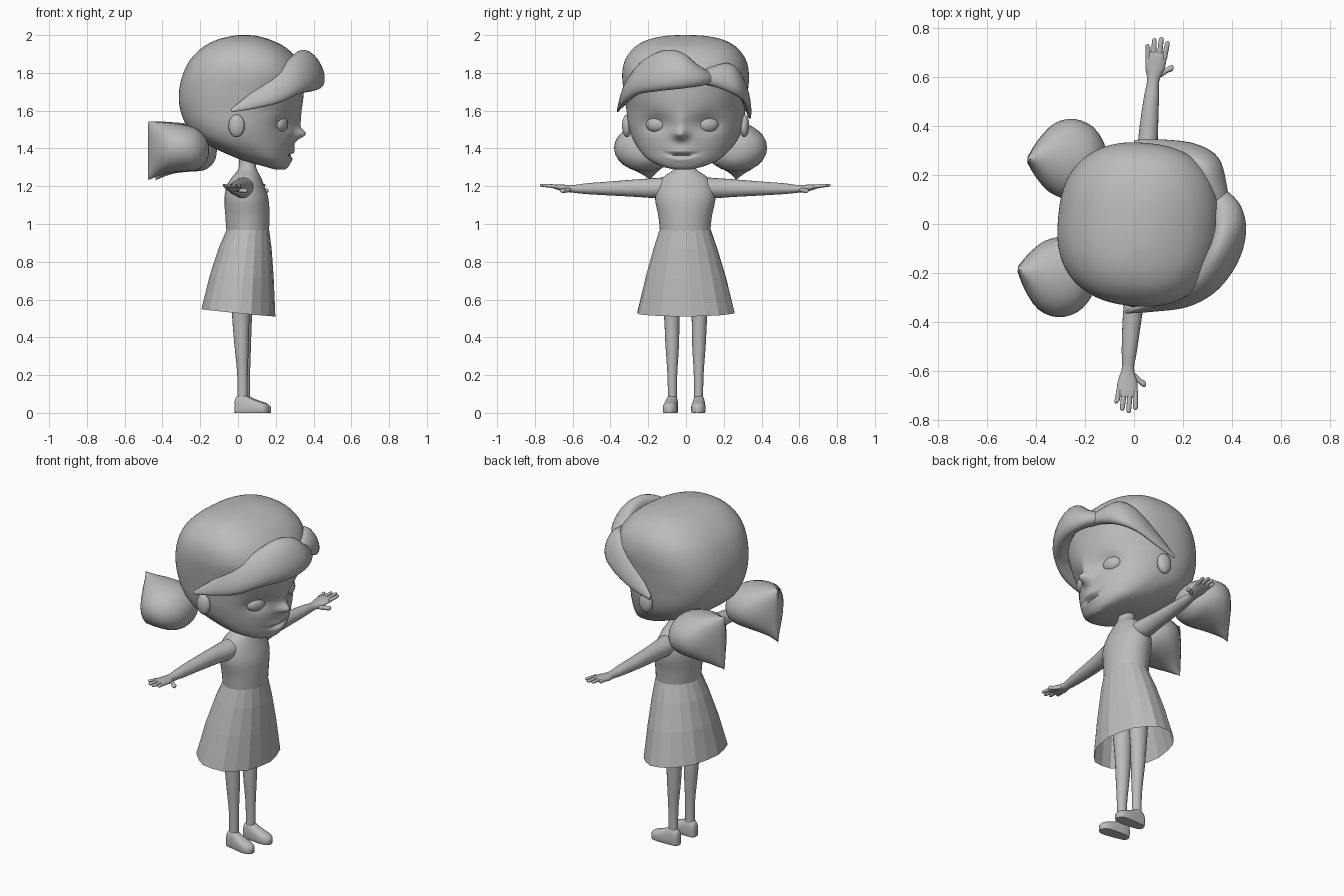
import bpy, bmesh, math
from mathutils import Vector, Matrix

cube = bpy.data.objects.get("Cube")
if cube:
    bpy.data.objects.remove(cube, do_unlink=True)

clay = bpy.data.materials.new("clay_grey")
clay.use_nodes = True
GREY = (0.5, 0.5, 0.5, 1)
clay.diffuse_color = GREY
clay.node_tree.nodes["Principled BSDF"].inputs["Base Color"].default_value = GREY

X, Y, Z = Vector((1, 0, 0)), Vector((0, 1, 0)), Vector((0, 0, 1))
TURN = Matrix.Rotation(math.radians(-5), 4, 'Z')   # the figure stands slightly turned


def finish(name, bm, smooth=True, turn=True):
    """Turn a bmesh into a shaded, coloured object."""
    if turn:
        bmesh.ops.transform(bm, matrix=TURN, verts=bm.verts)
    bmesh.ops.recalc_face_normals(bm, faces=bm.faces)
    mesh = bpy.data.meshes.new(name)
    bm.to_mesh(mesh)
    bm.free()
    mesh.materials.append(clay)
    obj = bpy.data.objects.new(name, mesh)
    bpy.context.collection.objects.link(obj)
    if smooth:
        bpy.ops.object.select_all(action='DESELECT')
        obj.select_set(True)
        bpy.context.view_layer.objects.active = obj
        bpy.ops.object.shade_smooth_by_angle(angle=math.radians(50))
    return obj


def spline(rows, steps):
    """Smoothly fill in extra rows between the given ones."""
    out = []
    for i in range(len(rows) - 1):
        a, b, c, d = (rows[max(0, min(len(rows) - 1, i + k))] for k in (-1, 0, 1, 2))
        for s in range(steps):
            t = s / steps
            out.append([q + t / 2 * (r - p + t * (2*p - 5*q + 4*r - u + t * (3*(q - r) + u - p)))
                        for p, q, r, u in zip(a, b, c, d)])
    return out + [list(rows[-1])]


def spow(v, p):
    return math.copysign(abs(v) ** p, v)


def skin(rings, caps=True):
    """Bridge rings of points into a tube."""
    bm = bmesh.new()
    loops = [[bm.verts.new(p) for p in ring] for ring in rings]
    n = len(loops[0])
    for lo, hi in zip(loops, loops[1:]):
        for i in range(n):
            j = (i + 1) % n
            bm.faces.new((lo[i], lo[j], hi[j], hi[i]))
    if caps:
        bm.faces.new(loops[0])
        bm.faces.new(loops[-1])
    return bm


def tube(rows, u, v, n=20, steps=4, power=1.0):
    """Rows are x, y, z and the radii along u and v."""
    return skin([[Vector(r[:3]) + u * r[3] * spow(math.cos(a), power) + v * r[4] * spow(math.sin(a), power)
                  for a in (math.tau * k / n for k in range(n))]
                 for r in spline(rows, steps)])


def ball(name, loc, radii, tilt=0):
    bm = bmesh.new()
    place = Matrix.Translation(loc) @ Matrix.Rotation(tilt, 4, 'Z') @ Matrix.Diagonal((*radii, 1))
    bmesh.ops.create_uvsphere(bm, u_segments=24, v_segments=14, radius=1, matrix=place)
    return finish(name, bm)


def bell(a, b):
    return math.exp(-a * a - b * b)


# Head: height, back, front, half width
HEAD = [(1.288, .20, .25, .04), (1.305, .14, .268, .11), (1.34, .02, .283, .185), (1.39, -.10, .292, .238),
        (1.45, -.21, .302, .278), (1.52, -.27, .318, .302), (1.61, -.305, .338, .315), (1.7, -.31, .348, .327),
        (1.79, -.29, .348, .334), (1.87, -.25, .315, .318), (1.935, -.185, .25, .27), (1.975, -.11, .17, .2),
        (1.995, -.03, .1, .11), (2.0, .0, .06, .04)]


def head_point(row, a):
    z, back, front, half = row
    mid = (back + front) / 2
    reach = (front - back) / 2
    c, s = math.cos(a), math.sin(a)
    power = 2 / (1.9 + .5 * max(0, min(1, (z - 1.6) / .2))) if c > 0 else 2 / 2.5
    x, y = mid + reach * spow(c, power), half * spow(s, power)
    if c > 0 and z > 1.3:
        # nose, eye sockets, brow bridge, lips and mouth slit
        x += .05 * bell(y / .035, (z - 1.475) / .028) + .012 * bell(y / .03, (z - 1.53) / .05)
        x -= .035 * bell((abs(y) - .137) / .075, (z - 1.53) / .05)
        x += .012 * bell(y / .07, (z - 1.372) / .035)
        x -= .035 * bell(y / .06, (z - 1.362 - 1.5 * y * y) / .011)
    return Vector((x, y, z))


N = 140
finish("head", skin([[head_point(r, math.tau * k / N) for k in range(N)] for r in spline(HEAD, 8)]))

# Torso with neck
finish("torso", tube([(.052, 0, .94, .112, .132), (.05, 0, 1.04, .117, .142), (.045, 0, 1.13, .117, .16),
                      (.04, 0, 1.2, .10, .15), (.045, 0, 1.25, .075, .115), (.05, 0, 1.285, .052, .065),
                      (.05, 0, 1.32, .044, .045), (.05, 0, 1.42, .044, .042)], X, Y, 32))

# Pleated open skirt with a hem that dips at the front
SKIRT = [(.052, .968, .113, .137), (.038, .87, .14, .17), (.02, .72, .168, .215), (.002, .53, .193, .262)]
SIDES = 20
rings = []
for cx, z, rx, ry in SKIRT:
    drop = (.968 - z) / .44
    ring = []
    for k in range(SIDES):
        a = math.tau * (k + .5) / SIDES
        f = 1 + .012 * drop * (-1) ** k
        x = cx + rx * f * math.cos(a)
        ring.append(Vector((x, ry * f * math.sin(a), z - .1 * x * drop)))
    rings.append(ring)
finish("skirt", skin(rings, caps=False), smooth=False)

# Limbs, ears, eyes and pigtails on both sides
for side, s in (("left", 1), ("right", -1)):
    def both(rows):
        return [(r[0], r[1] * s, *r[2:]) for r in rows]

    finish(side + "_leg", tube(both([(.025, .075, .72, .06, .055), (.022, .073, .5, .046, .041),
                                     (.025, .071, .36, .038, .036), (.03, .07, .2, .028, .026),
                                     (.03, .069, .05, .027, .024)]), X, Y))
    foot = tube(both([(-.012, .071, .03, .012, .03), (-.002, .071, .03, .026, .055), (.03, .071, .03, .032, .07),
                      (.07, .073, .025, .036, .055), (.115, .075, .02, .038, .042), (.15, .076, .016, .032, .034),
                      (.168, .076, .016, .014, .018)]), Y, Z, 24, 4, .8)
    for v in foot.verts:
        v.co.z = max(v.co.z, 0)
    bmesh.ops.remove_doubles(foot, verts=foot.verts, dist=.0005)
    finish(side + "_foot", foot)

    finish(side + "_arm", tube(both([(.04, .07, 1.195, .06, .055), (.035, .16, 1.19, .054, .053),
                                     (.03, .25, 1.19, .044, .047), (.026, .4, 1.188, .038, .037),
                                     (.026, .52, 1.187, .031, .029), (.027, .59, 1.186, .025, .021),
                                     (.03, .645, 1.19, .04, .018), (.031, .695, 1.198, .042, .012),
                                     (.031, .71, 1.2, .036, .006)]), X, Z))
    for i, (dx, tip) in enumerate(((-.033, .738), (-.011, .765), (.012, .772), (.034, .757))):
        x = .031 + dx
        finish(f"{side}_finger_{i + 1}", tube(both([(x, .68, 1.197, .01, .01), (x + dx * .1, .72, 1.202, .0105, .01),
                                                    (x + dx * .2, tip - .008, 1.205, .009, .008),
                                                    (x + dx * .2, tip, 1.206, .003, .003)]), X, Z, 10, 3))
    finish(side + "_thumb", tube(both([(.04, .61, 1.182, .006, .01), (.06, .622, 1.18, .013, .012),
                                       (.085, .642, 1.176, .013, .012), (.1, .648, 1.176, .013, .011),
                                       (.106, .65, 1.176, .004, .004)]), Y, Z, 10, 3))

    ball(side + "_ear", (.02, .312 * s, 1.52), (.043, .026, .06))
    ball(side + "_eye", (.238, .137 * s, 1.527), (.035, .058, .042), -.35 * -s)

    # Pigtail: round at the root, ending in a tall wedge with a low tip
    finish(side + "_pigtail", tube(both([(-.135, .235, 1.39, .02, .02), (-.15, .237, 1.39, .08, .065),
                                         (-.2, .24, 1.395, .14, .11), (-.28, .242, 1.403, .165, .126),
                                         (-.36, .242, 1.403, .14, .135), (-.42, .235, 1.395, .075, .147),
                                         (-.457, .225, 1.388, .012, .156)]), Y, Z, 24, 3))


def bang(name, rows):
    """Swept lock: rows are x, y, z, half thickness and half height, leaning outward at the bottom."""
    rings = []
    for r in spline(rows, 5):
        out = Vector((r[0] + .02, r[1], 0)).normalized()
        up = (Z - out * .3)
        rings.append([Vector(r[:3]) + out * r[3] * math.cos(a) + up * r[4] * math.sin(a)
                      for a in (math.tau * k / 20 for k in range(20))])
    finish(name, skin(rings), turn=False)


bang("large_bang", [(-.035, -.36, 1.602, .006, .01), (.08, -.335, 1.655, .02, .045), (.2, -.3, 1.715, .04, .075),
                    (.295, -.235, 1.778, .052, .092), (.365, -.13, 1.812, .058, .108), (.395, -.02, 1.812, .058, .095),
                    (.38, .07, 1.785, .052, .055), (.345, .13, 1.775, .03, .03)])
bang("small_bang", [(.36, .05, 1.77, .03, .025), (.34, .14, 1.78, .04, .052), (.305, .24, 1.768, .045, .083),
                    (.225, .295, 1.725, .035, .08), (.11, .32, 1.645, .022, .055), (.0, .335, 1.57, .008, .012)])
